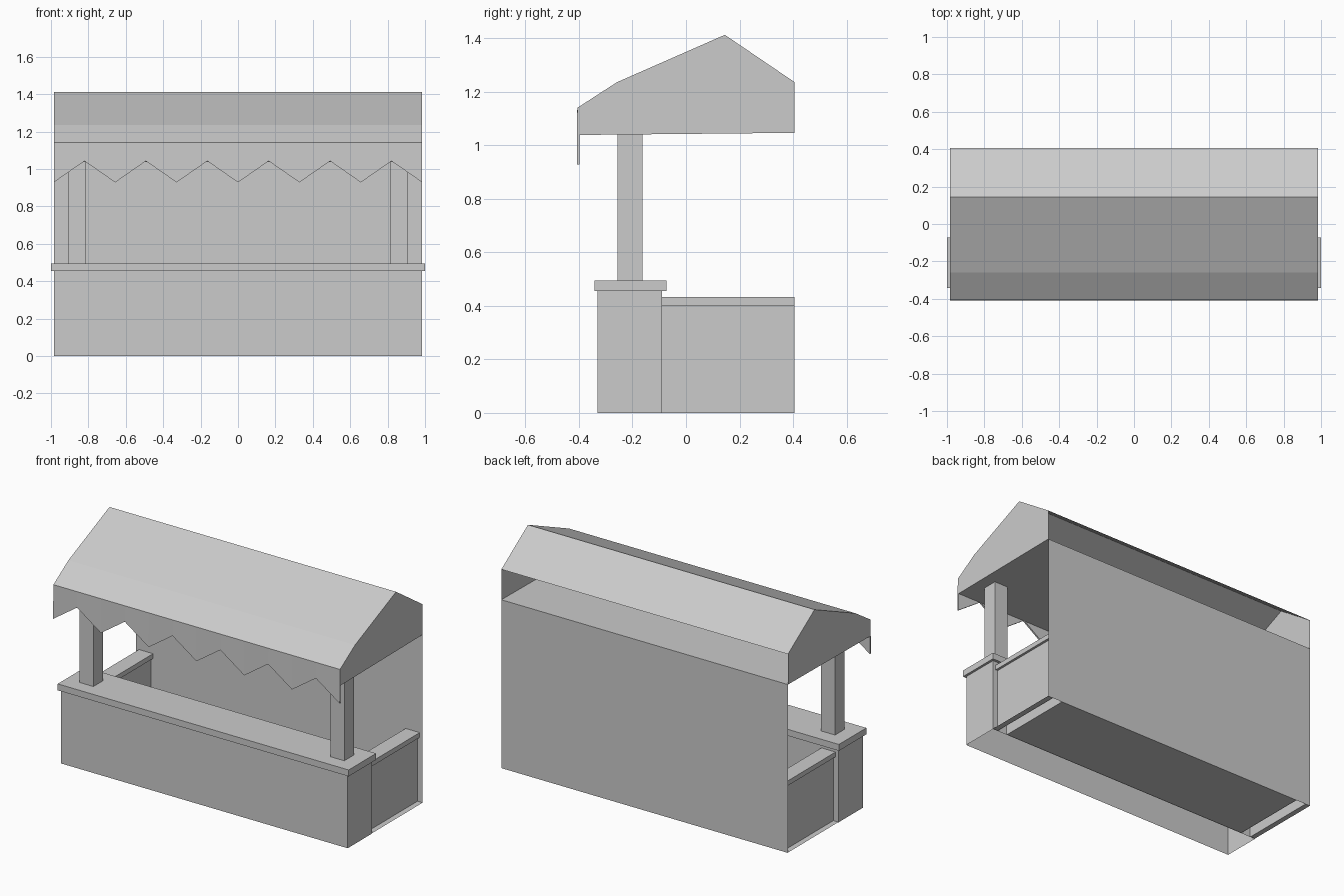
import bpy

if "Cube" in bpy.data.objects:
    bpy.data.objects.remove(bpy.data.objects["Cube"])


def mesh(name, verts, faces):
    me = bpy.data.meshes.new(name)
    me.from_pydata(verts, [], faces)
    me.update()
    ob = bpy.data.objects.new(name, me)
    bpy.context.collection.objects.link(ob)
    return ob


def box(name, x, y, z, open_bottom=False):
    verts = [(a, b, c) for c in z for b in y for a in x]
    faces = [(4, 5, 7, 6), (0, 1, 5, 4), (1, 3, 7, 5), (3, 2, 6, 7), (2, 0, 4, 6)]
    if not open_bottom:
        faces.append((0, 2, 3, 1))
    return mesh(name, verts, faces)


def sheet(name, x, y, z):
    verts = [(x[0], y[0], z[0]), (x[1], y[0], z[0]), (x[1], y[1], z[1]), (x[0], y[1], z[1])]
    return mesh(name, verts, [(0, 1, 2, 3)])


W = 0.985            # half width of the stall
BACK = 0.406         # y of the back wall
COUNTER_BACK = -0.09

# counter shell, open underneath, with its overhanging slab
box("counter", (-W, W), (-0.33, COUNTER_BACK), (0, 0.455), open_bottom=True)
box("counter_top", (-1, 1), (-0.342, -0.073), (0.455, 0.495))

# low side walls with caps, and front posts, on both sides
for s, side in ((-1, "left"), (1, "right")):
    def span(a, b):
        return tuple(sorted((s * a, s * b)))
    box(side + "_side_wall", span(0.882, 0.95), (COUNTER_BACK, BACK), (0, 0.402), open_bottom=True)
    box(side + "_side_cap", span(0.868, 0.965), (COUNTER_BACK, BACK), (0.402, 0.432))
    box(side + "_post", span(0.815, 0.91), (-0.256, -0.163), (0.495, 1.042))
    sheet(side + "_floor_edge", span(0.95, W), (COUNTER_BACK, BACK), (0.002, 0.002))

# floor, back wall and ceiling sheets
sheet("floor", (-0.882, 0.882), (COUNTER_BACK, BACK), (0.002, 0.002))
sheet("back_wall", (-W, W), (BACK, BACK), (0, 1.046))
sheet("ceiling", (-W, W), (-0.404, BACK), (1.038, 1.046))

# roof sheet following the gable line, open at the back under the eave
line = [(-0.405, 1.14), (-0.258, 1.235), (0.145, 1.412), (BACK, 1.235)]
n = len(line)
mesh("roof", [(x, y, z) for x in (-W, W) for y, z in line],
     [(i, i + n, i + n + 1, i + 1) for i in range(n - 1)])

# gable ends
outline = line + [(BACK, 1.046), (-0.404, 1.038)]
for s, side in ((-1, "left"), (1, "right")):
    order = range(len(outline)) if s < 0 else reversed(range(len(outline)))
    mesh(side + "_gable", [(s * W, y, z) for y, z in outline], [tuple(order)])

# zigzag valance along the front eave: thin closed strip
steps = 12
verts = []
for i in range(steps + 1):
    x = -W + 2 * W * i / steps
    low = 0.928 if i % 2 == 0 else 1.042
    verts += [(x, -0.408, low), (x, -0.406, 1.14), (x, -0.399, 1.14), (x, -0.398, low)]
faces = [(4 * i + j, 4 * i + 4 + j, 4 * i + 4 + (j + 1) % 4, 4 * i + (j + 1) % 4)
         for i in range(steps) for j in range(4)]
e = 4 * steps
faces += [(0, 1, 2, 3), (e + 3, e + 2, e + 1, e)]
mesh("valance", verts, faces)
